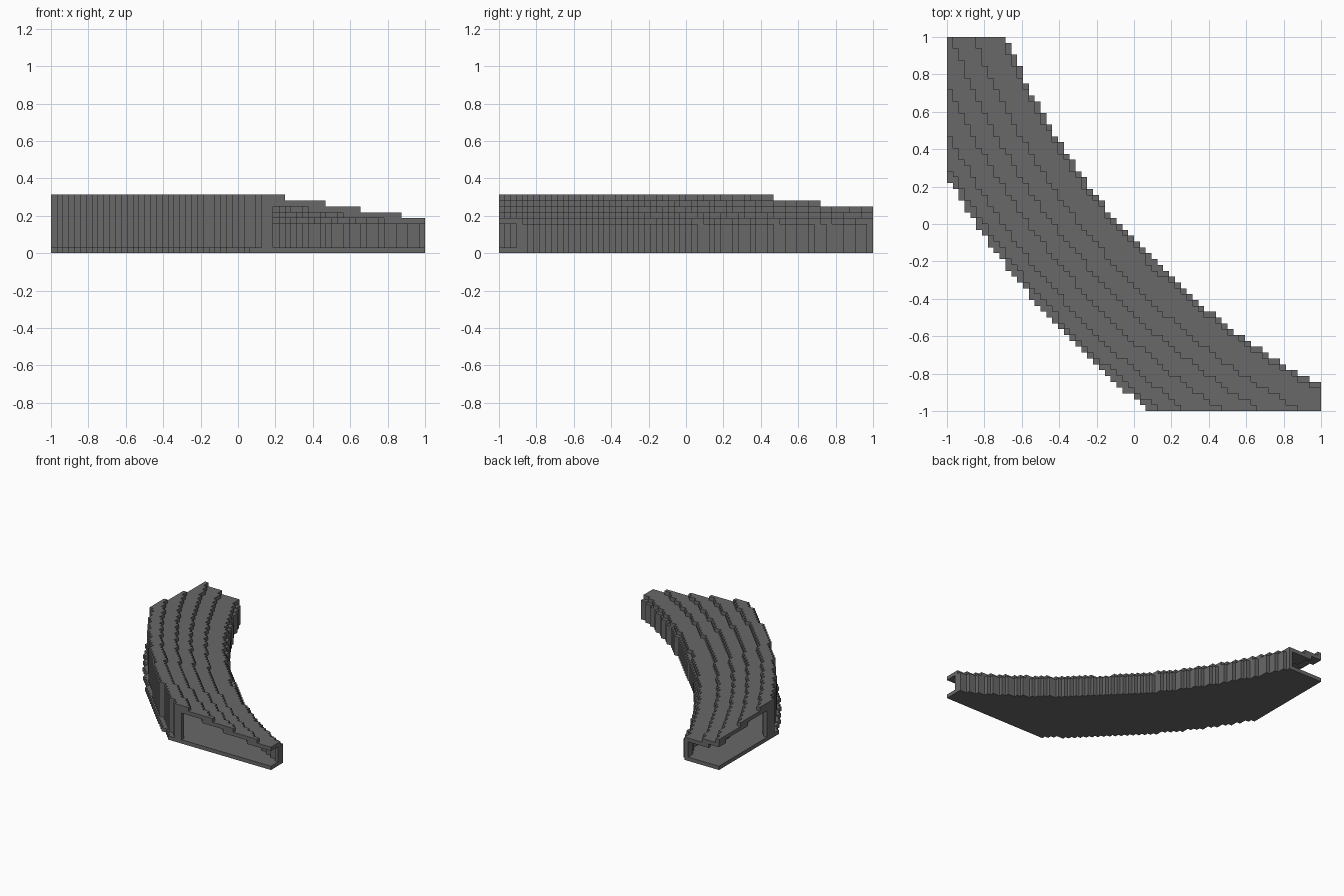
import bpy, bmesh, math

# Remove the default cube
cube = bpy.data.objects.get("Cube")
if cube:
    bpy.data.objects.remove(cube, do_unlink=True)

STEP = 2 / 64            # block size
CENTRE = (2.708, 2.37)   # shared centre of every arc

grey = bpy.data.materials.new("stone_grey")
grey.use_nodes = True
grey.diffuse_color = (0.14, 0.14, 0.14, 1)
grey.node_tree.nodes["Principled BSDF"].inputs["Base Color"].default_value = grey.diffuse_color


def block_arc(name, r_in, r_out, k0, k1):
    """Blocky arc between two radii, filling the layers k0 to k1."""
    def inside(i, j):
        if not (0 <= i < 64 and 0 <= j < 64):
            return False
        x, y = (i + 0.5) * STEP - 1, (j + 0.5) * STEP - 1
        return r_in <= math.hypot(x - CENTRE[0], y - CENTRE[1]) < r_out

    bm = bmesh.new()
    cache = {}

    def vert(i, j, k):
        if (i, j, k) not in cache:
            cache[i, j, k] = bm.verts.new((i * STEP - 1, j * STEP - 1, k * STEP))
        return cache[i, j, k]

    def quad(*points):
        bm.faces.new([vert(*p) for p in points])

    for i in range(64):
        for j in range(64):
            if not inside(i, j):
                continue
            corners = [(i, j), (i + 1, j), (i + 1, j + 1), (i, j + 1)]
            quad(*[(a, b, k1) for a, b in corners])
            quad(*[(a, b, k0) for a, b in reversed(corners)])
            # Side faces only where the neighbouring block is empty
            for n, (di, dj) in enumerate([(0, -1), (1, 0), (0, 1), (-1, 0)]):
                if not inside(i + di, j + dj):
                    p, q = corners[n], corners[(n + 1) % 4]
                    quad((*p, k0), (*q, k0), (*q, k1), (*p, k1))

    mesh = bpy.data.meshes.new(name)
    bm.to_mesh(mesh)
    bm.free()
    mesh.materials.append(grey)
    obj = bpy.data.objects.new(name, mesh)
    bpy.context.collection.objects.link(obj)
    return obj


INNER, OUTER, WALL = 3.657, 4.27, 4.235
LAP = 0.045  # each part tucks under its neighbour

# Floor slab, with a narrow ledge outside the tall wall
block_arc("floor", INNER, OUTER, 0, 1)

# Hollow shell walls
block_arc("inner_wall", INNER, INNER + LAP, 1, 5)
block_arc("outer_wall", WALL - LAP, WALL, 1, 9)

# Stepped roof tiers, one block thick, rising outward
tiers = [3.68, 3.82, 3.93, 4.04, 4.15]
for n, r in enumerate(tiers):
    end = tiers[n + 1] + LAP if n + 1 < len(tiers) else WALL
    block_arc(f"roof_tier_{n + 1}", r, end, 5 + n, 6 + n)
